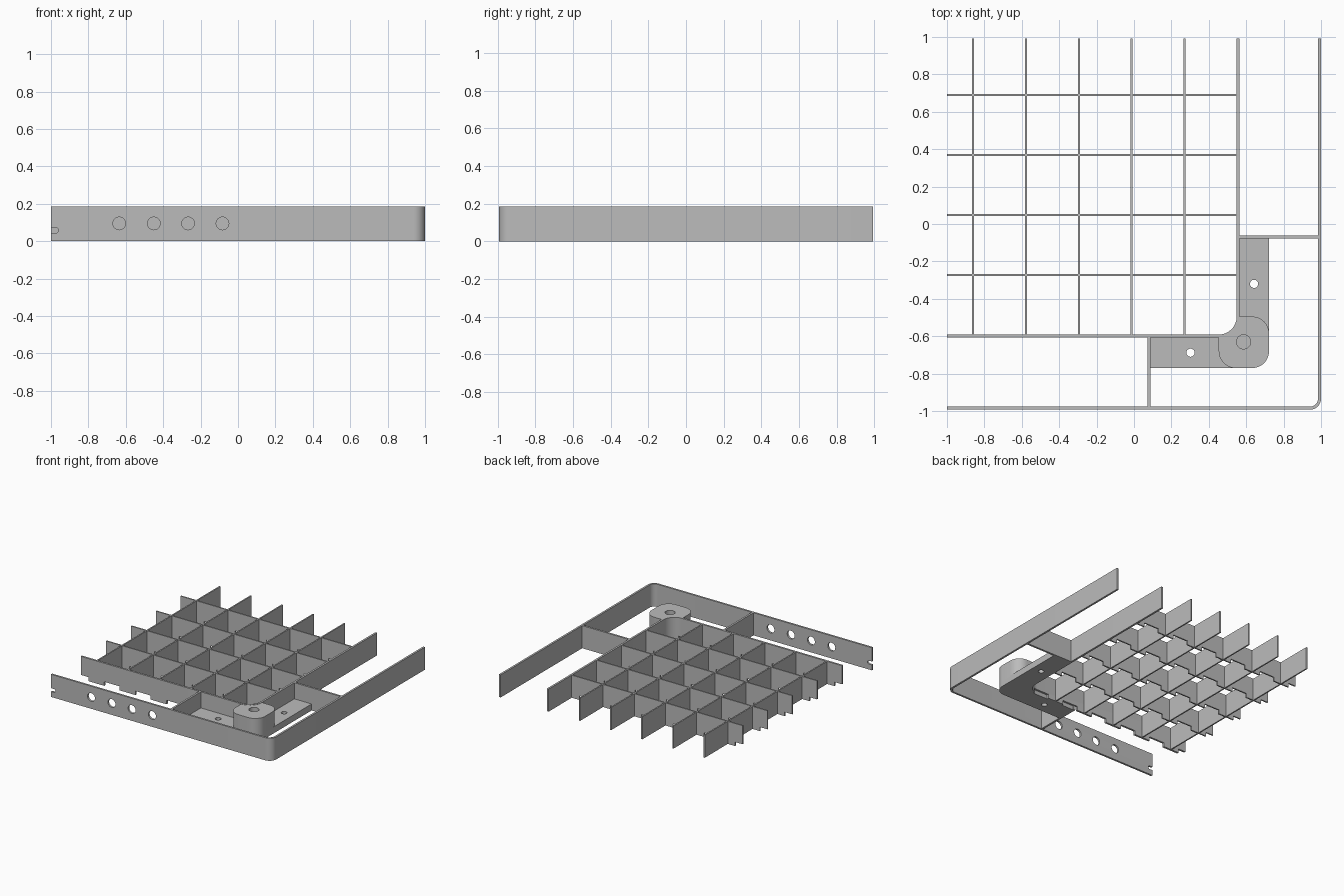
import bpy, bmesh, math

if "Cube" in bpy.data.objects:
    bpy.data.objects.remove(bpy.data.objects["Cube"])

H = 0.185          # frame height
T = 0.016          # frame wall thickness
G = 0.011          # grid wall thickness
BACK = 0.993       # half depth
PLATE = 0.053      # bracket plate height
COLUMNS = [-0.86 + 0.2825 * i for i in range(5)]
ROWS = [0.69 - 0.321 * i for i in range(4)]
FX, FY = 0.565, -0.607   # outer faces of the inner frame

grey = bpy.data.materials.new("grey_plastic")
grey.use_nodes = True
grey.diffuse_color = (0.5, 0.5, 0.5, 1)
grey.node_tree.nodes["Principled BSDF"].inputs["Base Color"].default_value = (0.5, 0.5, 0.5, 1)


def arc(cx, cy, r, start, end, n=12):
    """Points on an arc, angles in degrees."""
    step = math.radians(end - start) / n
    a = math.radians(start)
    return [(cx + r * math.cos(a + step * i), cy + r * math.sin(a + step * i)) for i in range(n + 1)]


def add_prism(bm, points, low, high, upright=False):
    """Extrude an outline along z, or along y when upright."""
    place = (lambda p: (p[0], low, p[1])) if upright else (lambda p: (p[0], p[1], low))
    face = bm.faces.new([bm.verts.new(place(p)) for p in points])
    out = bmesh.ops.extrude_face_region(bm, geom=[face])
    shift = (0, high - low, 0) if upright else (0, 0, high - low)
    bmesh.ops.translate(bm, vec=shift, verts=[g for g in out["geom"] if isinstance(g, bmesh.types.BMVert)])


def make(name, prisms):
    bm = bmesh.new()
    for prism in prisms:
        add_prism(bm, *prism)
    bmesh.ops.recalc_face_normals(bm, faces=bm.faces)
    mesh = bpy.data.meshes.new(name)
    bm.to_mesh(mesh)
    bm.free()
    mesh.materials.append(grey)
    ob = bpy.data.objects.new(name, mesh)
    bpy.context.collection.objects.link(ob)
    return ob


def rect(x0, x1, y0, y1):
    return [(x0, y0), (x1, y0), (x1, y1), (x0, y1)]


def cut(ob, prisms):
    """Subtract prisms from an object and drop the cutter."""
    cutter = make("cutter", prisms)
    cutter.hide_render = True
    mod = ob.modifiers.new("cut", "BOOLEAN")
    mod.operation, mod.solver, mod.object = "DIFFERENCE", "EXACT", cutter
    bpy.context.view_layer.update()
    mesh = bpy.data.meshes.new_from_object(ob.evaluated_get(bpy.context.evaluated_depsgraph_get()))
    ob.modifiers.clear()
    ob.data = mesh
    bpy.data.objects.remove(cutter)


def corner_wall(x, y, r, t):
    """Outline of an L-shaped wall with a rounded corner; x and y are its outer faces."""
    cx, cy = x - r, y + r
    return ([(-1, y)] + arc(cx, cy, r, -90, 0) + [(x, BACK), (x - t, BACK)]
            + arc(cx, cy, r - t, 0, -90) + [(-1, y + t)])


# Outer wall with cable holes and an end slot
outer = make("outer_wall", [(corner_wall(1, -BACK, 0.06, T), 0, H)])
holes = [(arc(x, 0.095, 0.034, 0, 345, 23), -1.1, -0.9, True) for x in (-0.635, -0.45, -0.267, -0.083)]
slot = [(-1.1, 0.044)] + arc(-0.974, 0.058, 0.014, -90, 90) + [(-1.1, 0.072)]
cut(outer, holes + [(slot, -1.1, -0.9, True)])

# Inner frame and cross walls, with strip notches under each column of cells
inner = make("inner_frame", [(corner_wall(FX, FY, 0.112, T), 0, H)])
crossings = [make(f"grid_row_{i + 1}", [(rect(-1, FX - T / 2, y - G / 2, y + G / 2), 0, H)])
             for i, y in enumerate(ROWS)]
notches = [(rect(x - 0.21, x - 0.072, -0.7, 1.1), -0.1, 0.033) for x in COLUMNS + [COLUMNS[-1] + 0.2825]]
for wall in [inner] + crossings:
    cut(wall, notches)

# Lengthwise grid walls
lengths = [make(f"grid_column_{i + 1}", [(rect(x - G / 2, x + G / 2, FY + T / 2, BACK), 0, H)])
           for i, x in enumerate(COLUMNS)]

# Ribs joining the inner frame to the outer wall
rib_side = make("side_rib", [(rect(FX - T / 2, 1 - T / 2, -0.078, -0.062), 0, H)])
rib_front = make("front_rib", [(rect(0.072, 0.088, -BACK + T / 2, FY + T / 2), 0, H)])

# L-shaped bracket plate with screw holes
inside = arc(FX - 0.112, FY + 0.112, 0.112, 0, -90)
X, Y, R = 0.722, -0.77, 0.09
plate = make("bracket_plate", [([(0.08, FY), (0.08, Y)] + arc(X - R, Y + R, R, -90, 0)
                                + [(X, -0.07), (FX, -0.07)] + inside, 0, PLATE)])
cut(plate, [(arc(x, y, 0.022, 0, 345, 23), -0.1, 0.2) for x, y in ((0.642, -0.32), (0.302, -0.688))])

# Rounded boss with a blind hole
L, B = FX - 0.112, FY + 0.112
boss = make("corner_boss", [(arc(L + R, Y + R, R, 180, 270) + arc(X - R, Y + R, R, -90, 0)
                             + arc(X - R, B - R, R, 0, 90) + inside, PLATE - 0.01, H - 0.003)])
cut(boss, [(arc(0.586, -0.63, 0.038, 0, 345, 23), PLATE, 0.3)])

# Smooth the rounded corners, keep the edges sharp
bpy.ops.object.select_all(action="DESELECT")
for ob in [outer, inner, plate, boss, rib_side, rib_front] + crossings + lengths:
    ob.select_set(True)
    bpy.context.view_layer.objects.active = ob
bpy.ops.object.shade_smooth_by_angle(angle=math.radians(30))
